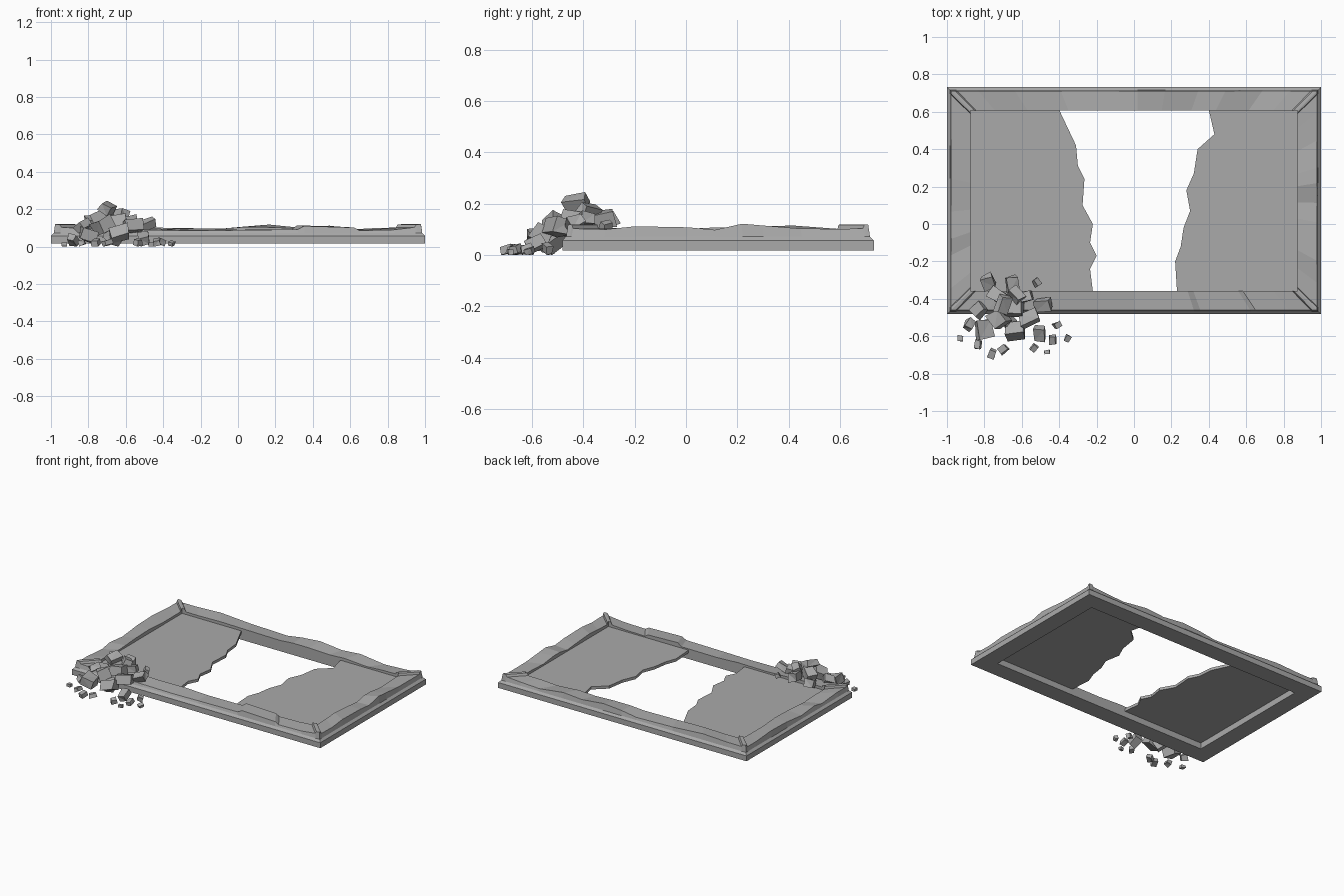
import bpy, bmesh, math, random
from mathutils import Vector, Euler

if "Cube" in bpy.data.objects:
    bpy.data.objects.remove(bpy.data.objects["Cube"])

random.seed(7)
stone = bpy.data.materials.new("grey stone")
stone.diffuse_color = (0.40, 0.40, 0.40, 1)
stone.use_nodes = True
stone.node_tree.nodes["Principled BSDF"].inputs["Base Color"].default_value = stone.diffuse_color

CY = 0.125                       # centre of the frame in y
BASE, FLOOR, THICK = 0.018, 0.082, 0.02


def make_object(name, bm):
    bmesh.ops.recalc_face_normals(bm, faces=bm.faces)
    mesh = bpy.data.meshes.new(name)
    bm.to_mesh(mesh)
    bm.free()
    mesh.materials.append(stone)
    obj = bpy.data.objects.new(name, mesh)
    bpy.context.collection.objects.link(obj)
    return obj


# Worn crest along each side: (position -1..1, outer height, inner height)
front = [(-.80, .095, .105), (-.45, .088, .095), (-.2, .085, .098), (0, .088, .09),
         (.327, .092, .092), (.362, .11, .114), (.636, .102, .106), (.664, .086, .09), (.85, .09, .094)]
right = [(-.75, .10, .105), (-.55, .112, .112), (-.2, .108, .10), (-.02, .098, .092),
         (.16, .122, .108), (.3, .115, .108), (.55, .103, .094), (.8, .102, .1)]
back = [(-.85, .095, .10), (-.7, .088, .092), (-.5, .112, .104), (-.35, .10, .098), (-.17, .118, .104),
        (-.02, .106, .104), (.1, .088, .096), (.4, .096, .10), (.65, .112, .104), (.85, .103, .1)]
left = [(-.8, .102, .1), (-.5, .115, .10), (-.2, .11, .11), (.1, .092, .106), (.35, .106, .098),
        (.5, .09, .094), (.8, .104, .1)]


def corner_ends(side):
    # Raised mitre block at both ends of a side
    return ([(-1, .12, .12), (-.975, .118, .118), (-.965, .103, .101)] + side
            + [(.965, .103, .101), (.975, .118, .118)])


def build_frame():
    bm = bmesh.new()
    sections = []
    for k, side in enumerate((front, right, back, left)):
        for u, ho, hi in corner_ends(side):
            # Cross-section: inset from the outer edge and height
            profile = [(0, BASE), (0, .057), (.015, .072), (.022, ho), (.125, hi), (.125, BASE)]
            ring = []
            for inset, z in profile:
                hx, hy = 1 - inset, .607 - inset
                x, y = [(u * hx, -hy), (hx, u * hy), (-u * hx, hy), (-hx, -u * hy)][k]
                ring.append(bm.verts.new((x, y + CY, z)))
            sections.append(ring)
    for a, b in zip(sections, sections[1:] + sections[:1]):
        for i in range(len(a)):
            j = (i + 1) % len(a)
            bm.faces.new((a[i], b[i], b[j], a[j]))
    make_object("worn_frame", bm)


def build_floor(name, wall_x, edge):
    # Slab with one broken edge
    outline = [(wall_x, .61)] + edge + [(wall_x, -.36)]
    bm = bmesh.new()
    face = bm.faces.new([bm.verts.new((x, y, FLOOR - THICK)) for x, y in outline])
    out = bmesh.ops.extrude_face_region(bm, geom=[face])
    verts = [g for g in out["geom"] if isinstance(g, bmesh.types.BMVert)]
    bmesh.ops.translate(bm, verts=verts, vec=(0, 0, THICK))
    make_object(name, bm)


build_frame()
build_floor("left_floor", -.878, [(-.4, .61), (-.31, .42), (-.3, .31), (-.265, .24), (-.275, .1), (-.22, 0),
                                  (-.235, -.1), (-.2, -.17), (-.235, -.24), (-.22, -.36)])
build_floor("right_floor", .878, [(.4, .61), (.43, .48), (.34, .4), (.32, .27), (.28, .18), (.3, .07),
                                  (.265, -.02), (.25, -.12), (.22, -.2), (.23, -.36)])

# Rubble stones: x, y, height of the centre, size
stones = [
    (-.78, -.31, .13, .09), (-.65, -.32, .14, .10), (-.52, -.31, .115, .045), (-.72, -.39, .16, .10),
    (-.58, -.39, .14, .085), (-.485, -.43, .12, .08), (-.83, -.46, .11, .07), (-.70, -.43, .205, .085),
    (-.56, -.50, .11, .10), (-.80, -.56, .06, .10), (-.72, -.51, .11, .10), (-.635, -.57, .07, .11),
    (-.505, -.59, .04, .09), (-.88, -.54, .03, .06), (-.65, -.45, .13, .11), (-.63, -.38, .17, .08),
    (-.67, -.52, .04, .10)]
pebbles = [(-.93, -.61, .035), (-.835, -.645, .05), (-.76, -.695, .045), (-.70, -.67, .05),
           (-.535, -.665, .045), (-.465, -.685, .03), (-.435, -.62, .05), (-.41, -.54, .045), (-.355, -.61, .035)]


def build_stone(name, x, y, z, size, tilt):
    bm = bmesh.new()
    bmesh.ops.create_cube(bm, size=1)
    rot = Euler((random.uniform(-tilt, tilt), random.uniform(-tilt, tilt), random.uniform(0, math.pi))).to_matrix()
    dims = (size * random.uniform(.85, 1.1), size * random.uniform(.65, .9), size * random.uniform(.55, .8))
    for v in bm.verts:
        chip = [random.uniform(.75, 1.1) for _ in range(3)]
        v.co = rot @ Vector([c * d * s for c, d, s in zip(v.co, dims, chip)])
    low = min(v.co.z for v in bm.verts)
    bmesh.ops.translate(bm, verts=bm.verts, vec=(x, y, max(z, -low)))
    bmesh.ops.triangulate(bm, faces=bm.faces)
    bmesh.ops.dissolve_limit(bm, angle_limit=math.radians(6), verts=bm.verts, edges=bm.edges)
    make_object(name, bm)


for i, (x, y, z, s) in enumerate(stones):
    build_stone(f"rubble_stone_{i + 1}", x, y, z, s, .6)
for i, (x, y, s) in enumerate(pebbles):
    build_stone(f"rubble_pebble_{i + 1}", x, y, 0, s, .35)
